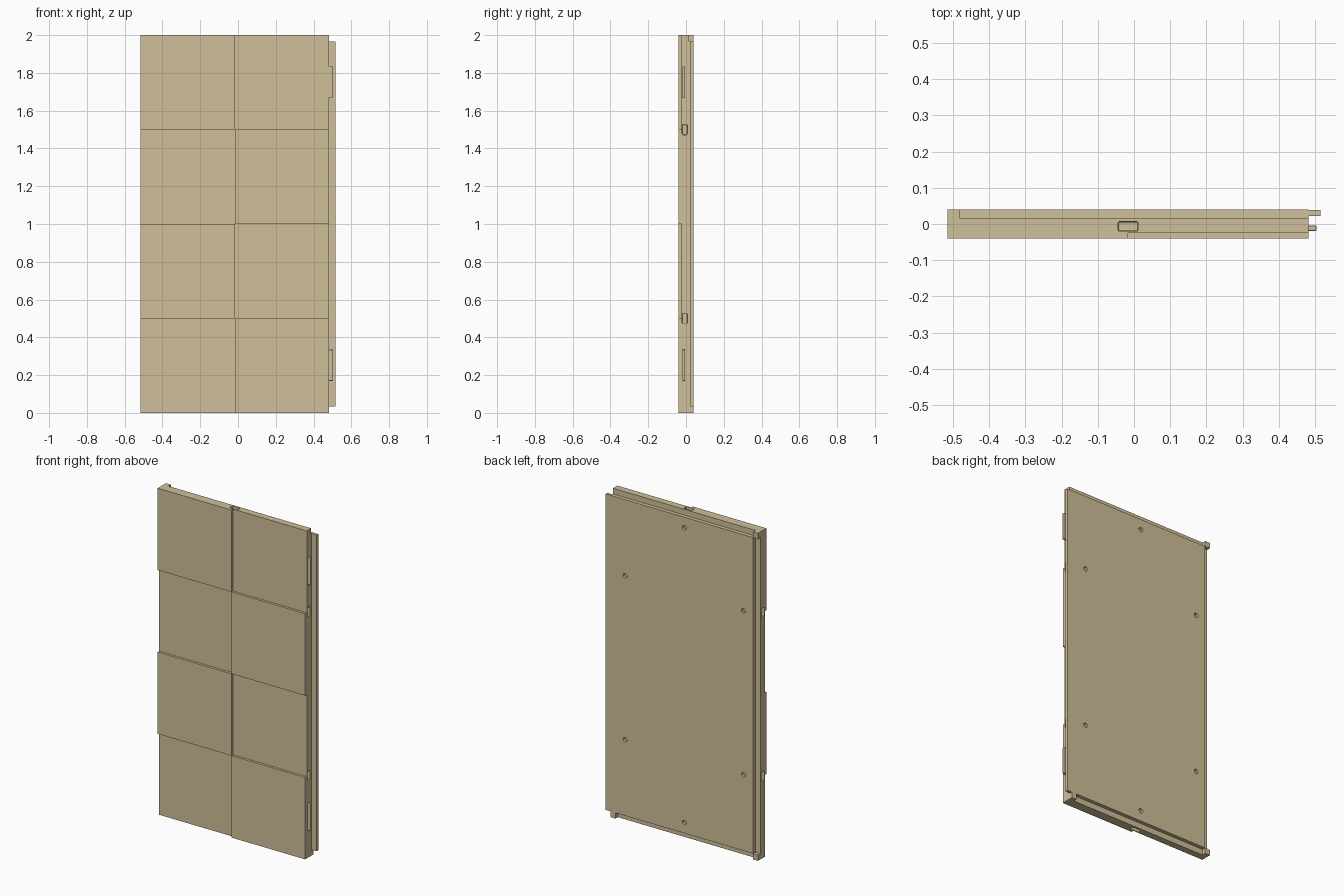
import bpy, bmesh, math
from mathutils import Matrix, Vector

if "Cube" in bpy.data.objects:
    bpy.data.objects.remove(bpy.data.objects["Cube"])

wood = bpy.data.materials.new("tan_panel")
wood.diffuse_color = (0.63, 0.52, 0.32, 1)
wood.use_nodes = True
wood.node_tree.nodes["Principled BSDF"].inputs["Base Color"].default_value = wood.diffuse_color

L, R, TONGUE = -0.515, 0.482, 0.515      # panel left, right, tongue end
MID = (L + R) / 2
RAISED, FRONT, REBATE, BACK = -0.04, -0.025, 0.017, 0.04
LAP = 0.033                              # width of the lapped edges


def finish(name, bm):
    mesh = bpy.data.meshes.new(name)
    bm.to_mesh(mesh)
    bm.free()
    ob = bpy.data.objects.new(name, mesh)
    bpy.context.collection.objects.link(ob)
    mesh.materials.append(wood)
    return ob


def add_box(bm, lo, hi, bevel=0):
    lo, hi = Vector(lo), Vector(hi)
    size = hi - lo
    m = Matrix.Translation((lo + hi) / 2) @ Matrix.Diagonal((*size, 1))
    verts = bmesh.ops.create_cube(bm, size=1, matrix=m)["verts"]
    if bevel:
        edges = list({e for v in verts for e in v.link_edges})
        bmesh.ops.bevel(bm, geom=edges, offset=bevel, segments=2,
                        profile=0.5, affect='EDGES')


def box(name, lo, hi, bevel=0):
    bm = bmesh.new()
    add_box(bm, lo, hi, bevel)
    return finish(name, bm)


def cut(target, cutter):
    mod = target.modifiers.new("cut", 'BOOLEAN')
    mod.operation, mod.solver, mod.object = 'DIFFERENCE', 'EXACT', cutter
    cutter.hide_render = True
    bpy.context.view_layer.objects.active = target
    bpy.ops.object.modifier_apply(modifier=mod.name)
    bpy.data.objects.remove(cutter)


# Core slab with connector sockets in all four edges
core = box("core_slab", (L, FRONT, 0), (R, REBATE, 2))
bm = bmesh.new()
half, depth = 0.0275, 0.02
y0, y1 = -0.02, 0.007
for z in (0, 2):
    add_box(bm, (MID - half, y0, z - depth), (MID + half, y1, z + depth), 0.005)
for x in (L, R):
    for z in (0.5, 1.5):
        add_box(bm, (x - depth, y0, z - half), (x + depth, y1, z + half), 0.005)
cut(core, finish("socket_cutter", bm))

# Raised checkerboard tiles on the front
for row in range(4):
    x0, x1 = (MID, R) if row % 2 == 0 else (L, MID)
    box(f"front_tile_{row + 1}", (x0, RAISED, row * 0.5), (x1, FRONT, row * 0.5 + 0.5))

# Back plate with six screw holes
plate = box("back_plate", (L + LAP, REBATE, 0.035), (R, BACK, 1.965))
bm = bmesh.new()
holes = [(MID, 0.1), (MID, 1.9)] + [(MID + s * 0.4, z) for s in (-1, 1) for z in (0.5, 1.5)]
for x, z in holes:
    m = Matrix.Translation((x, BACK, z)) @ Matrix.Rotation(math.pi / 2, 4, 'X')
    bmesh.ops.create_cone(bm, cap_ends=True, segments=16, radius1=0.014,
                          radius2=0.014, depth=0.03, matrix=m)
cut(plate, finish("screw_hole_cutter", bm))

# Overlapping tongue along the right edge
box("side_tongue", (R, 0.022, 0.035), (TONGUE, BACK - 0.001, 1.965))

# Corner blocks that close the rebates
for name, x, z in (("top_left", L, 1.965), ("bottom_left", L, 0), ("bottom_right", R - LAP, 0)):
    box(f"corner_block_{name}", (x, REBATE, z), (x + LAP, BACK, z + 0.035))

# Locating tabs on the right edge
for name, z in (("lower", 0.17), ("upper", 1.67)):
    box(f"{name}_tab", (R - 0.005, -0.019, z), (R + 0.022, -0.004, z + 0.165), 0.003)
